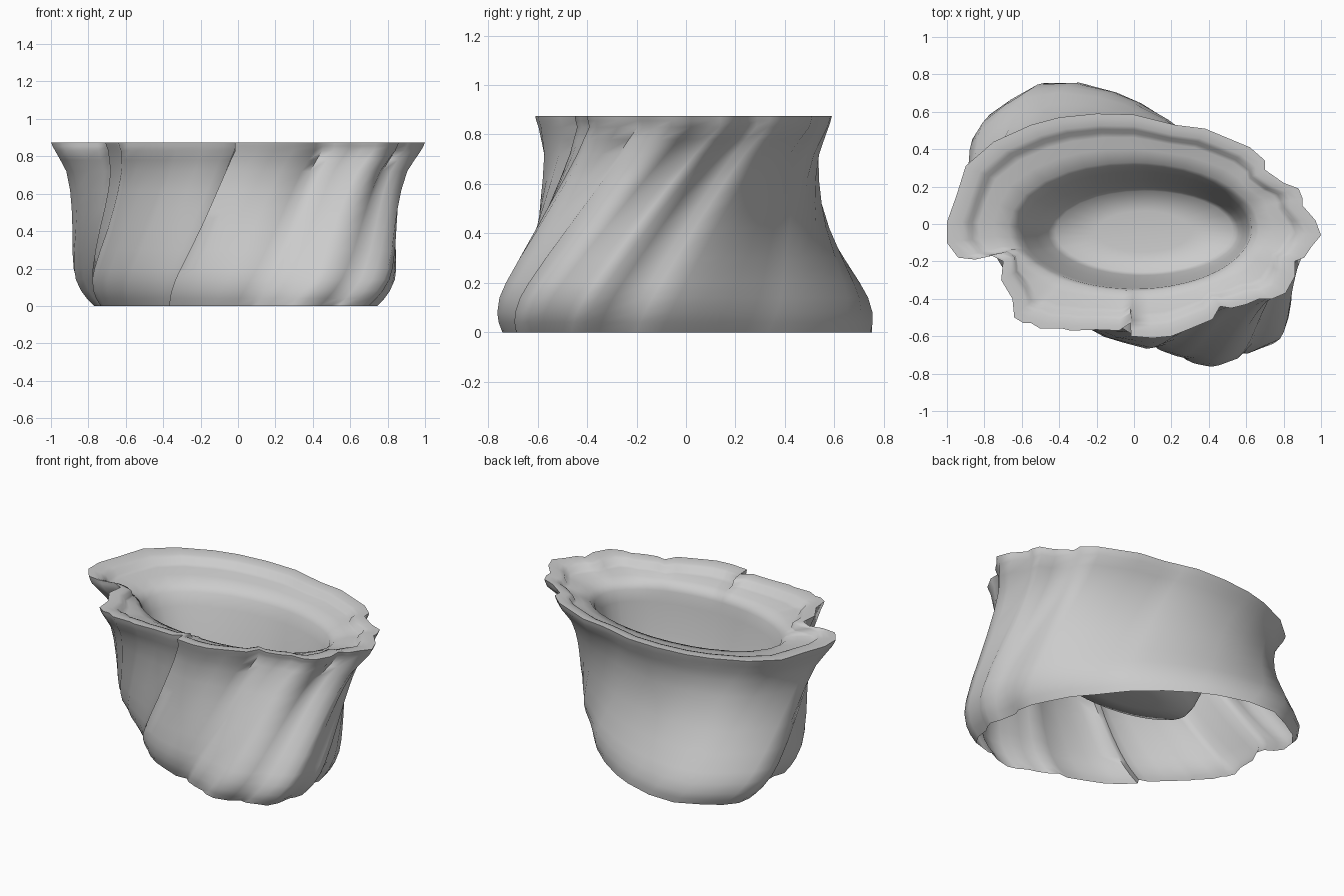
import bpy, bmesh, math

if "Cube" in bpy.data.objects:
    bpy.data.objects.remove(bpy.data.objects["Cube"])

# Rim outline seen from above, counter-clockwise, with its uneven overlapping folds
RIM = [(1.0, -.06), (.97, .02), (.90, .10), (.90, .14), (.88, .19), (.80, .22), (.70, .29),
       (.70, .34), (.62, .41), (.50, .46), (.38, .51), (.22, .53), (.10, .56), (0, .585),
       (-.2, .59), (-.4, .57), (-.55, .53), (-.75, .44), (-.90, .31), (-.95, .15), (-1, .01),
       (-1, -.10), (-.94, -.18), (-.85, -.19), (-.76, -.17), (-.70, -.20), (-.71, -.30),
       (-.65, -.40), (-.64, -.50), (-.59, -.53), (-.55, -.53), (-.50, -.56), (-.38, -.56),
       (-.34, -.57), (-.2, -.565), (-.08, -.57), (-.02, -.53), (-.015, -.60), (.1, -.61),
       (.2, -.60), (.3, -.56), (.42, -.51), (.46, -.44), (.52, -.45), (.60, -.43),
       (.67, -.40), (.74, -.40), (.81, -.37), (.86, -.28), (.86, -.20), (.91, -.18), (.95, -.12)]
TOP = .875
NECK = .83          # the twist starts below the rim
TWIST = math.radians(-41)

# Outer wall: (height, scale of the rim outline)
WALL = [(0, .91), (.04, .938), (.08, .956), (.14, .965), (.2, .955), (.3, .928), (.42, .898),
        (.52, .888), (.62, .89), (.72, .91), (.78, .945), (.83, .978), (.855, .992), (TOP, 1.0)]

# Inside: (height, half-length, half-width, centre x, centre y, share of folded outline)
INNER = [(.875, .965, .57, 0, 0, .95), (.868, .92, .535, 0, 0, .92), (.86, .885, .515, 0, 0, .9),
         (.832, .865, .495, 0, 0, .85), (.825, .83, .47, 0, 0, .7), (.812, .75, .405, 0, 0, .4),
         (.79, .67, .345, 0, -.015, .1), (.755, .63, .327, 0, -.02, 0), (.68, .605, .31, .01, -.03, 0),
         (.50, .555, .27, .03, -.035, 0), (.36, .51, .235, .05, -.04, 0),
         (.31, .475, .217, .055, -.04, 0), (.295, .25, .11, .05, -.04, 0)]

# Matching ellipse angle for each outline point, kept increasing through the folds
angles = []
for x, y in RIM:
    a = math.atan2(y / .6, x)
    if angles:
        while a < angles[-1] - math.pi:
            a += math.tau
        a = max(a, angles[-1] + .015)
    angles.append(a)

rings = []
for z, s in WALL:
    down = max(0, 1 - z / NECK)
    t = TWIST * down
    c, n = math.cos(t) * s, math.sin(t) * s
    soft = .32 * min(1, down * 2)       # folds soften toward the foot
    lean = -.033 * math.sin(math.pi * down)
    ring = []
    for (x, y), a in zip(RIM, angles):
        x += soft * (1.06 * math.cos(a) - x)
        y += soft * (.60 * math.sin(a) - y)
        ring.append((x * c - y * n, x * n + y * c + lean, z))
    rings.append(ring)
for z, a, b, cx, cy, f in INNER:
    rings.append([(cx + (1 - f) * a * math.cos(t) + f * x * a,
                   cy + (1 - f) * b * math.sin(t) + f * y * b / .6, z)
                  for (x, y), t in zip(RIM, angles)])

# Fluted twisted bowl: one open-bottomed sheet folding over the rim into the basin
bm = bmesh.new()
loops = [[bm.verts.new(p) for p in ring] for ring in rings]
count = len(RIM)
for low, high in zip(loops, loops[1:]):
    for i in range(count):
        j = (i + 1) % count
        bm.faces.new((low[i], low[j], high[j], high[i]))
centre = bm.verts.new((.05, -.04, .292))
for i in range(count):
    bm.faces.new((loops[-1][i], loops[-1][(i + 1) % count], centre))
mesh = bpy.data.meshes.new("twisted_bowl")
bm.to_mesh(mesh)
bm.free()
bowl = bpy.data.objects.new("twisted_bowl", mesh)
bpy.context.collection.objects.link(bowl)
bpy.context.view_layer.objects.active = bowl
bowl.select_set(True)
bpy.ops.object.shade_smooth_by_angle(angle=math.radians(75))
